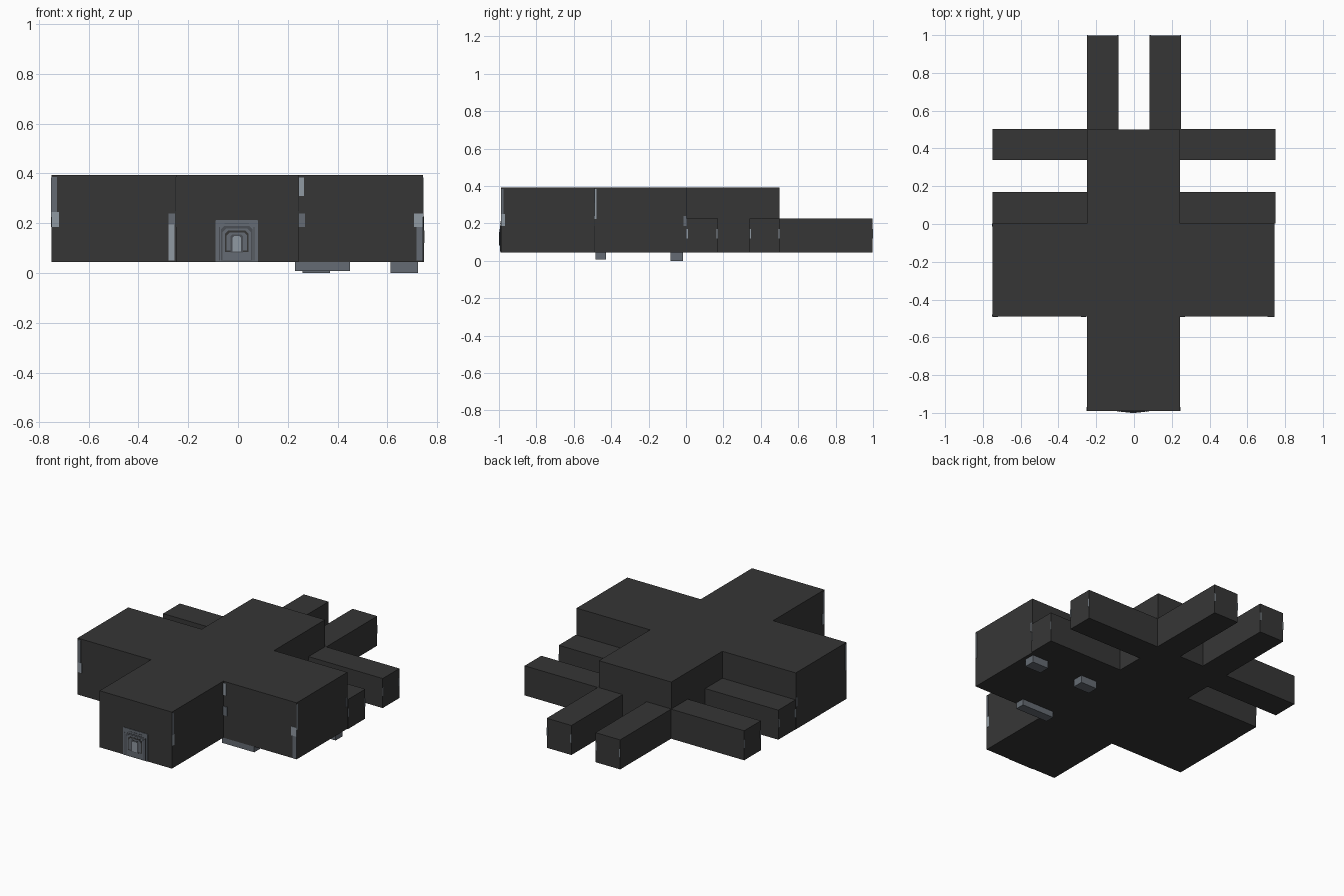
import bpy, bmesh

if "Cube" in bpy.data.objects:
    bpy.data.objects.remove(bpy.data.objects["Cube"])


def material(name, r, g, b):
    m = bpy.data.materials.new(name)
    m.diffuse_color = (r, g, b, 1)
    m.use_nodes = True
    m.node_tree.nodes["Principled BSDF"].inputs["Base Color"].default_value = m.diffuse_color
    return m


DARK = material("charcoal hull", 0.037, 0.037, 0.037)
TRIM = material("dark steel", 0.07, 0.078, 0.09)
GREY = material("blue grey steel", 0.13, 0.148, 0.172)
LIGHT = material("pale steel", 0.28, 0.32, 0.36)


def prism(name, pts, axis, lo, hi, mat):
    """Extrude a 2D outline along z (axis 'z') or along y (axis 'y')."""
    bm = bmesh.new()
    put = (lambda a, b, d: (a, b, d)) if axis == 'z' else (lambda a, b, d: (a, d, b))
    face = bm.faces.new([bm.verts.new(put(a, b, lo)) for a, b in pts])
    ext = bmesh.ops.extrude_face_region(bm, geom=[face])
    for v in ext["geom"]:
        if isinstance(v, bmesh.types.BMVert):
            v.co[2 if axis == 'z' else 1] = hi
    bmesh.ops.recalc_face_normals(bm, faces=bm.faces)
    me = bpy.data.meshes.new(name)
    bm.to_mesh(me)
    bm.free()
    me.materials.append(mat)
    ob = bpy.data.objects.new(name, me)
    bpy.context.collection.objects.link(ob)
    return ob


def box(name, x, y, z, mat):
    pts = [(x[0], y[0]), (x[1], y[0]), (x[1], y[1]), (x[0], y[1])]
    return prism(name, pts, 'z', z[0], z[1], mat)


FLOOR, ROOF, LOW = 0.045, 0.393, 0.227

# Tall cross-shaped hall
L, R, WL, WR = -0.25, 0.243, -0.75, 0.743
hall = [(L, -0.99), (R, -0.99), (R, -0.49), (WR, -0.49), (WR, 0.003), (R, 0.003),
        (R, 0.5), (L, 0.5), (L, 0.003), (WL, 0.003), (WL, -0.49), (L, -0.49)]
prism("hall", hall, 'z', FLOOR, ROOF, DARK)

# Low side corridors and the two rear corridors
for side, s in (("left", -1), ("right", 1)):
    for part, y0, y1 in (("mid", 0.003, 0.17), ("rear", 0.34, 0.502)):
        xs = sorted((s * 0.243, s * 0.748))
        box(f"{side}_{part}_corridor", xs, (y0, y1), (FLOOR, LOW), DARK)
        # Wall panel ends showing at the corridor corners
        xe = sorted((s * 0.748, s * 0.75))
        for ya in (y0, y1 - 0.007):
            box(f"{side}_{part}_panel_end", xe, (ya, ya + 0.007), (0.12, 0.17), LIGHT)
    xs = sorted((s * 0.082, s * 0.25))
    box(f"{side}_back_corridor", xs, (0.5, 0.998), (FLOOR, LOW), DARK)
    for xa in (xs[0], xs[1] - 0.007):
        box(f"{side}_back_panel_end", (xa, xa + 0.007), (0.998, 1.0), (0.12, 0.17), LIGHT)

# Panel ends showing on the front of the side wings
for n, (x0, x1, z0, z1, m) in enumerate([
        (-0.75, -0.727, 0.245, 0.385, GREY), (-0.75, -0.72, 0.185, 0.245, LIGHT),
        (-0.28, -0.255, 0.05, 0.195, LIGHT), (-0.28, -0.253, 0.195, 0.24, GREY),
        (0.243, 0.265, 0.31, 0.383, LIGHT), (0.243, 0.27, 0.185, 0.24, GREY),
        (0.718, 0.743, 0.05, 0.185, GREY), (0.708, 0.743, 0.185, 0.24, LIGHT)]):
    box(f"wing_front_panel_{n}", (x0, x1), (-0.493, -0.49), (z0, z1), m)

# Panel ends showing on the outer side walls
for s, x_arm, x_wing in ((-1, L, WL), (1, R, WR)):
    for n, (x, y0, y1, z0, z1, m) in enumerate([
            (x_arm, -0.99, -0.975, 0.25, 0.385, GREY), (x_arm, -0.99, -0.968, 0.185, 0.25, LIGHT),
            (x_wing, -0.49, -0.478, 0.225, 0.383, LIGHT), (x_wing, -0.013, 0.003, 0.185, 0.24, GREY)]):
        xs = sorted((x, x + s * 0.002))
        box(f"side_wall_panel_{n}", xs, (y0, y1), (z0, z1), m)

# Front doorway, stepped frames around a pale centre
C = -0.005


def arch(name, w, z0, z1, c, y, mat):
    pts = [(C - w, z0), (C + w, z0), (C + w, z1 - c), (C + w - c, z1),
           (C - w + c, z1), (C - w, z1 - c)]
    prism(name, pts, 'y', y, -0.99, mat)


arch("door_surround", 0.085, 0.045, 0.214, 0.004, -0.993, GREY)
arch("door_recess", 0.064, 0.05, 0.188, 0.012, -0.9945, TRIM)
arch("door_frame", 0.058, 0.052, 0.178, 0.014, -0.9955, GREY)
arch("door_inner_shadow", 0.047, 0.085, 0.17, 0.012, -0.9965, DARK)
arch("door_leaf", 0.041, 0.09, 0.163, 0.012, -0.9975, GREY)
arch("door_core_edge", 0.026, 0.082, 0.155, 0.008, -0.9985, TRIM)
arch("door_core", 0.017, 0.086, 0.148, 0.006, -1.0, LIGHT)
for s in (-1, 1):
    xs = sorted((C + s * 0.068, C + s * 0.072))
    box("door_jamb_groove", xs, (-0.994, -0.99), (0.05, 0.185), TRIM)
box("door_header_groove", (C - 0.05, C + 0.05), (-0.994, -0.99), (0.196, 0.2), TRIM)

# Feet under the floor
box("long_foot", (0.23, 0.45), (-0.485, -0.428), (0.008, FLOOR), GREY)
for name, x0 in (("inner_foot", 0.26), ("outer_foot", 0.613)):
    box(name, (x0, x0 + 0.11), (-0.082, -0.015), (0.0, FLOOR), GREY)
